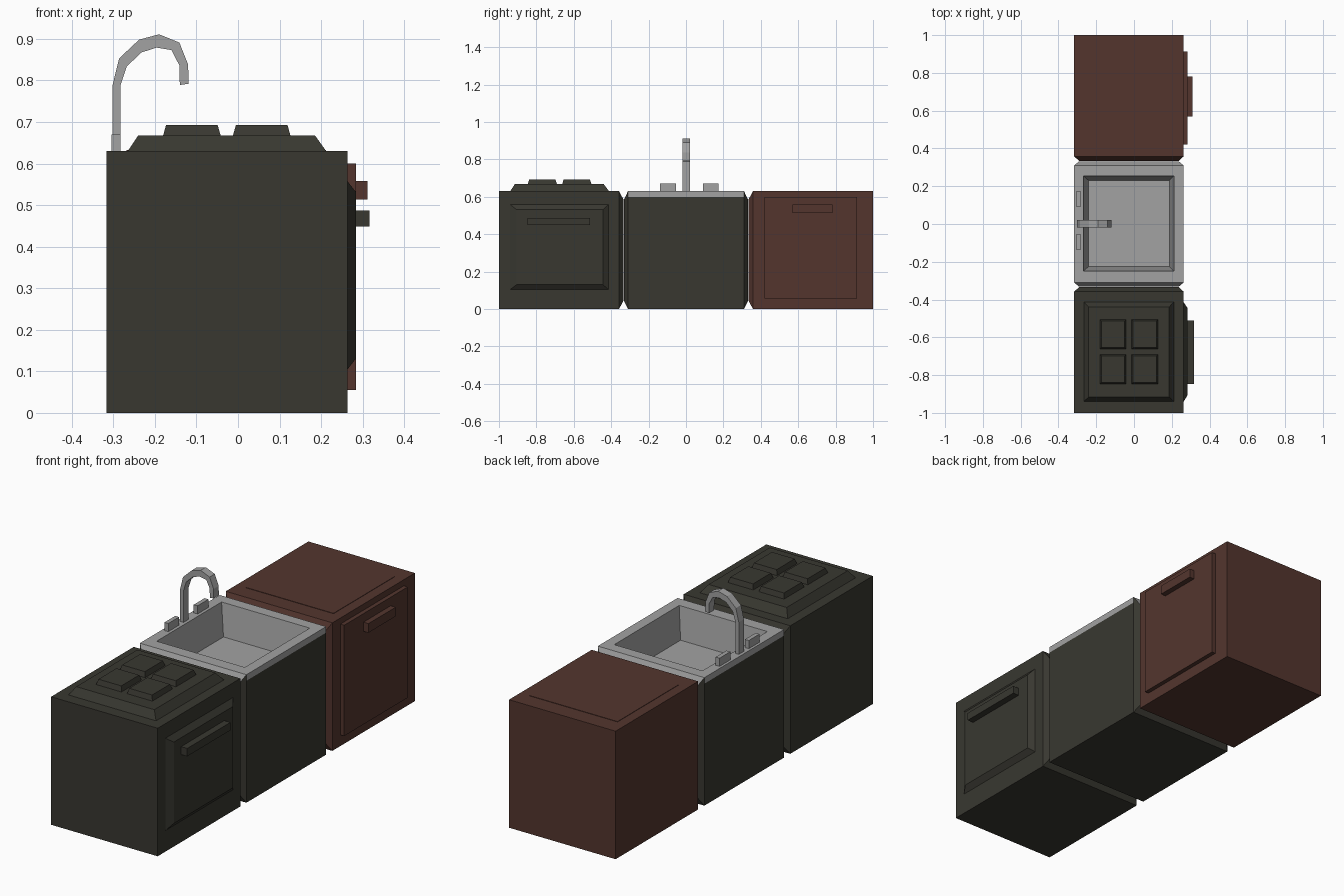
import bpy, bmesh

if "Cube" in bpy.data.objects:
    bpy.data.objects.remove(bpy.data.objects["Cube"])


def material(name, rgb):
    m = bpy.data.materials.new(name)
    m.diffuse_color = (*rgb, 1)
    m.use_nodes = True
    m.node_tree.nodes["Principled BSDF"].inputs["Base Color"].default_value = m.diffuse_color
    return m


DARK = material("dark_olive", (0.040, 0.039, 0.030))
BROWN = material("brown", (0.087, 0.036, 0.027))
GREY = material("steel_grey", (0.36, 0.36, 0.36))


def loft(name, axis, rings, mats, rule=None):
    """Join rectangles (a0, a1, b0, b1, level) along an axis and cap both ends."""
    place = {"x": lambda a, b, l: (l, a, b),   # a = y, b = z
             "y": lambda a, b, l: (a, l, b),   # a = x, b = z
             "z": lambda a, b, l: (a, b, l)}[axis]
    bm = bmesh.new()
    loops = []
    for a0, a1, b0, b1, l in rings:
        loops.append([bm.verts.new(place(a, b, l))
                      for a, b in ((a0, b0), (a1, b0), (a1, b1), (a0, b1))])
    for lo, hi in zip(loops, loops[1:]):
        for i in range(4):
            j = (i + 1) % 4
            bm.faces.new((lo[i], lo[j], hi[j], hi[i]))
    bm.faces.new(loops[0])
    bm.faces.new(loops[-1])
    bmesh.ops.recalc_face_normals(bm, faces=bm.faces)
    if rule:
        for f in bm.faces:
            f.material_index = rule(f)
    return finish(name, bm, mats)


def finish(name, bm, mats):
    me = bpy.data.meshes.new(name)
    bm.to_mesh(me)
    bm.free()
    for m in mats:
        me.materials.append(m)
    ob = bpy.data.objects.new(name, me)
    bpy.context.collection.objects.link(ob)
    return ob


def box(name, x0, x1, y0, y1, z0, z1, mat):
    return loft(name, "z", [(x0, x1, y0, y1, z0), (x0, x1, y0, y1, z1)], [mat])


X0, X1, H = -0.317, 0.263, 0.63


def side(y, inset=False):
    """Cross-section of a unit; the inset one is the joint face."""
    return (X0 + 0.027, X1 - 0.027, 0.045, H - 0.045, y) if inset else (X0, X1, 0, H, y)


# Stove: body, oven door, handle, raised hob with four burners
loft("stove_body", "y", [side(-1), side(-0.358), side(-0.334, True)], [DARK])
loft("oven_door", "x", [(-0.94, -0.415, 0.104, 0.558, X1),
                        (-0.905, -0.445, 0.131, 0.531, 0.284)], [DARK])
box("oven_handle", 0.284, 0.317, -0.848, -0.512, 0.448, 0.487, DARK)
loft("hob", "z", [(-0.265, 0.212, -0.94, -0.412, H),
                  (-0.24, 0.185, -0.915, -0.44, 0.668)], [DARK])
for bx in (-0.111, 0.057):
    for by in (-0.768, -0.584):
        loft("burner", "z", [(bx - 0.069, bx + 0.069, by - 0.078, by + 0.078, 0.668),
                             (bx - 0.062, bx + 0.062, by - 0.07, by + 0.07, 0.693)], [DARK])

# Sink: dark body, grey rim and sunken basin in one loft
Y = 0.31
loft("sink_body", "z", [(X0, X1, -Y, Y, 0), (X0, X1, -Y, Y, 0.6), (X0, X1, -Y, Y, H),
                        (-0.268, 0.212, -0.25, 0.255, H),
                        (-0.24, 0.187, -0.225, 0.23, 0.475)],
     [DARK, GREY], lambda f: int(f.calc_center_median().z > 0.45))
for s in (-1, 1):
    loft("sink_joint", "y", [side(s * Y), side(s * 0.332, True)],
         [DARK, GREY], lambda f: int(f.normal.z > 0.3))

# Faucet: curved profile (outer and inner edge) extruded across y
outer = [(-0.302, 0.63), (-0.302, 0.788), (-0.286, 0.853), (-0.238, 0.898),
         (-0.19, 0.911), (-0.141, 0.891), (-0.12, 0.838), (-0.119, 0.792)]
inner = [(-0.283, 0.63), (-0.283, 0.788), (-0.268, 0.833), (-0.233, 0.867),
         (-0.196, 0.879), (-0.16, 0.873), (-0.141, 0.836), (-0.14, 0.789)]
bm = bmesh.new()
rows = [[bm.verts.new((x, y, z)) for (x, z), y in
         ((o, -0.019), (o, 0.021), (i, 0.021), (i, -0.019))] for o, i in zip(outer, inner)]
for a, b in zip(rows, rows[1:]):
    for i in range(4):
        j = (i + 1) % 4
        bm.faces.new((a[i], a[j], b[j], b[i]))
bm.faces.new(rows[0])
bm.faces.new(rows[-1])
bmesh.ops.recalc_face_normals(bm, faces=bm.faces)
finish("faucet", bm, [GREY])

# Taps either side of the faucet
for ty in (-0.096, 0.132):
    box("tap", -0.304, -0.283, ty - 0.042, ty + 0.042, H, 0.67, GREY)

# Cabinet: body, door, handle, thin worktop panel
loft("cabinet_body", "y", [side(0.334, True), side(0.358), side(1)], [BROWN])
box("cabinet_door", X1, 0.284, 0.42, 0.914, 0.055, 0.6, BROWN)
box("cabinet_handle", 0.284, 0.311, 0.57, 0.782, 0.513, 0.558, BROWN)
box("worktop_panel", -0.268, 0.212, 0.44, 0.915, H, 0.632, BROWN)
